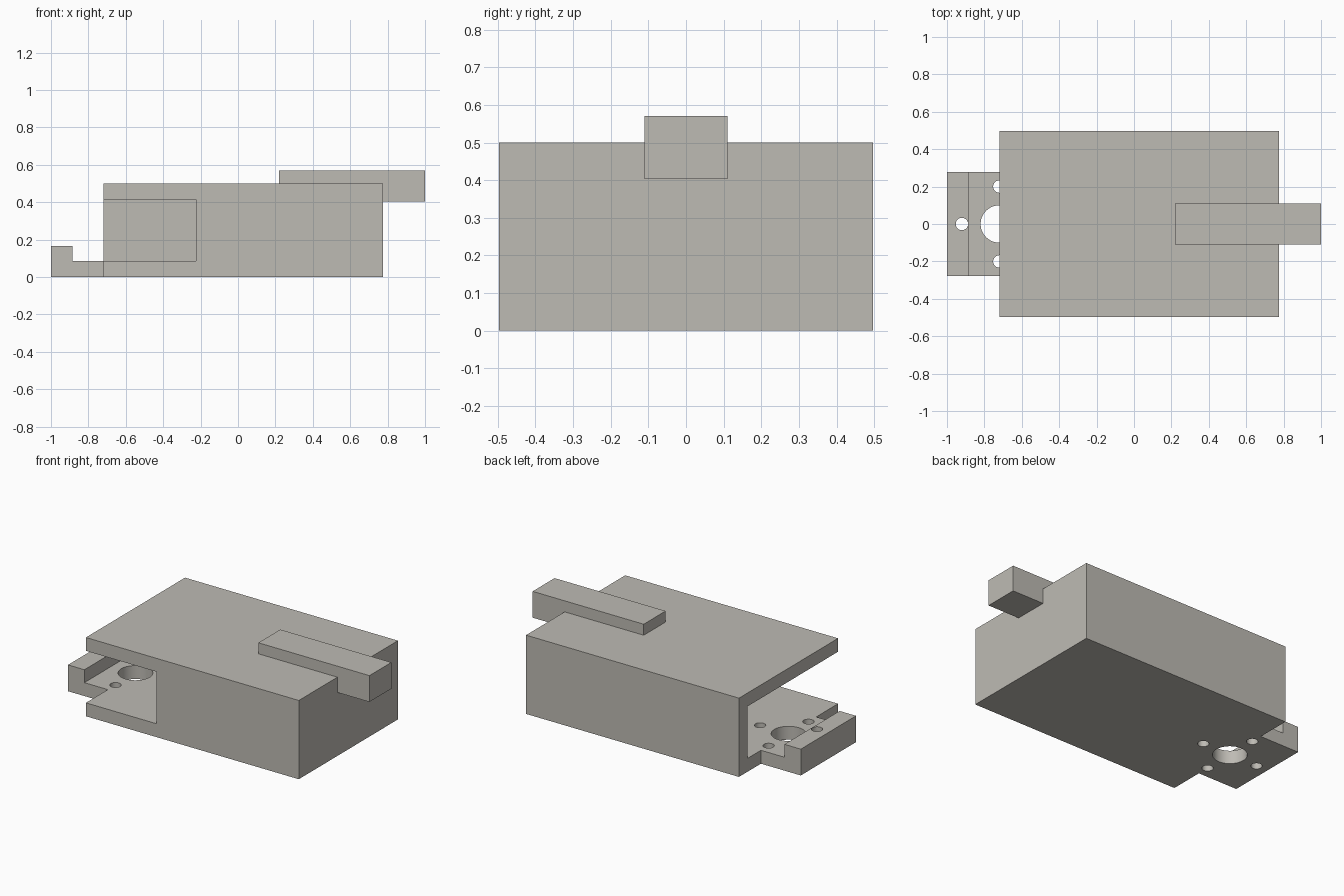
import bpy, bmesh, math

cube = bpy.data.objects.get("Cube")
if cube:
    bpy.data.objects.remove(cube, do_unlink=True)

# Single warm grey finish
grey = bpy.data.materials.new("warm grey")
grey.use_nodes = True
colour = (0.515, 0.497, 0.456, 1)
grey.diffuse_color = colour
bsdf = next(n for n in grey.node_tree.nodes if n.type == 'BSDF_PRINCIPLED')
bsdf.inputs["Base Color"].default_value = colour


def extrude_profile(name, points, y0, y1):
    """Solid made from an (x, z) outline swept along y."""
    bm = bmesh.new()
    face = bm.faces.new([bm.verts.new((x, y0, z)) for x, z in points])
    swept = bmesh.ops.extrude_face_region(bm, geom=[face])["geom"]
    bmesh.ops.translate(bm, vec=(0, y1 - y0, 0),
                        verts=[g for g in swept if isinstance(g, bmesh.types.BMVert)])
    bmesh.ops.recalc_face_normals(bm, faces=bm.faces)
    return add_object(name, bm)


def add_object(name, bm):
    mesh = bpy.data.meshes.new(name)
    bm.to_mesh(mesh)
    bm.free()
    mesh.materials.append(grey)
    obj = bpy.data.objects.new(name, mesh)
    bpy.context.collection.objects.link(obj)
    return obj


def block(name, x0, x1, y0, y1, z0, z1):
    return extrude_profile(name, [(x0, z0), (x1, z0), (x1, z1), (x0, z1)], y0, y1)


def drill(name, x, y, radius):
    bpy.ops.mesh.primitive_cylinder_add(vertices=48, radius=radius, depth=0.6,
                                        location=(x, y, 0))
    obj = bpy.context.object
    obj.name = name
    obj.data.materials.append(grey)
    return obj


def combine(target, tool, operation):
    """Apply a boolean and discard the tool."""
    tool.hide_render = True
    mod = target.modifiers.new("boolean", 'BOOLEAN')
    mod.operation, mod.object, mod.solver = operation, tool, 'EXACT'
    bpy.ops.object.select_all(action='DESELECT')
    bpy.context.view_layer.objects.active = target
    target.select_set(True)
    bpy.ops.object.modifier_apply(modifier=mod.name)
    bpy.data.objects.remove(tool, do_unlink=True)


left, right, half, floor = -0.72, 0.775, 0.497, 0.085

# Main body with a pocket open on the front and one end
body = block("body", left, right, -half, half, 0, 0.5)
combine(body, block("pocket", left - 0.1, -0.225, -half - 0.1, half - floor,
                    floor, 0.415), 'DIFFERENCE')

# Mounting plate with a raised lip
plate = extrude_profile("mounting_plate", [(-1, 0), (left, 0), (left, floor),
                        (-0.885, floor), (-0.885, 0.167), (-1, 0.167)], -0.277, 0.277)
combine(body, plate, 'UNION')

# Shaft hole surrounded by four bolt holes
combine(body, drill("shaft_hole", left, 0, 0.1), 'DIFFERENCE')
for i in range(4):
    a = i * math.pi / 2
    combine(body, drill("bolt_hole", left + 0.2 * math.cos(a), 0.2 * math.sin(a), 0.033),
            'DIFFERENCE')
bpy.ops.object.shade_smooth_by_angle(angle=math.radians(30))

# Top bar hooked over the far end
extrude_profile("top_bar", [(0.22, 0.5), (right, 0.5), (right, 0.403), (1, 0.403),
                            (1, 0.57), (0.22, 0.57)], -0.11, 0.11)
